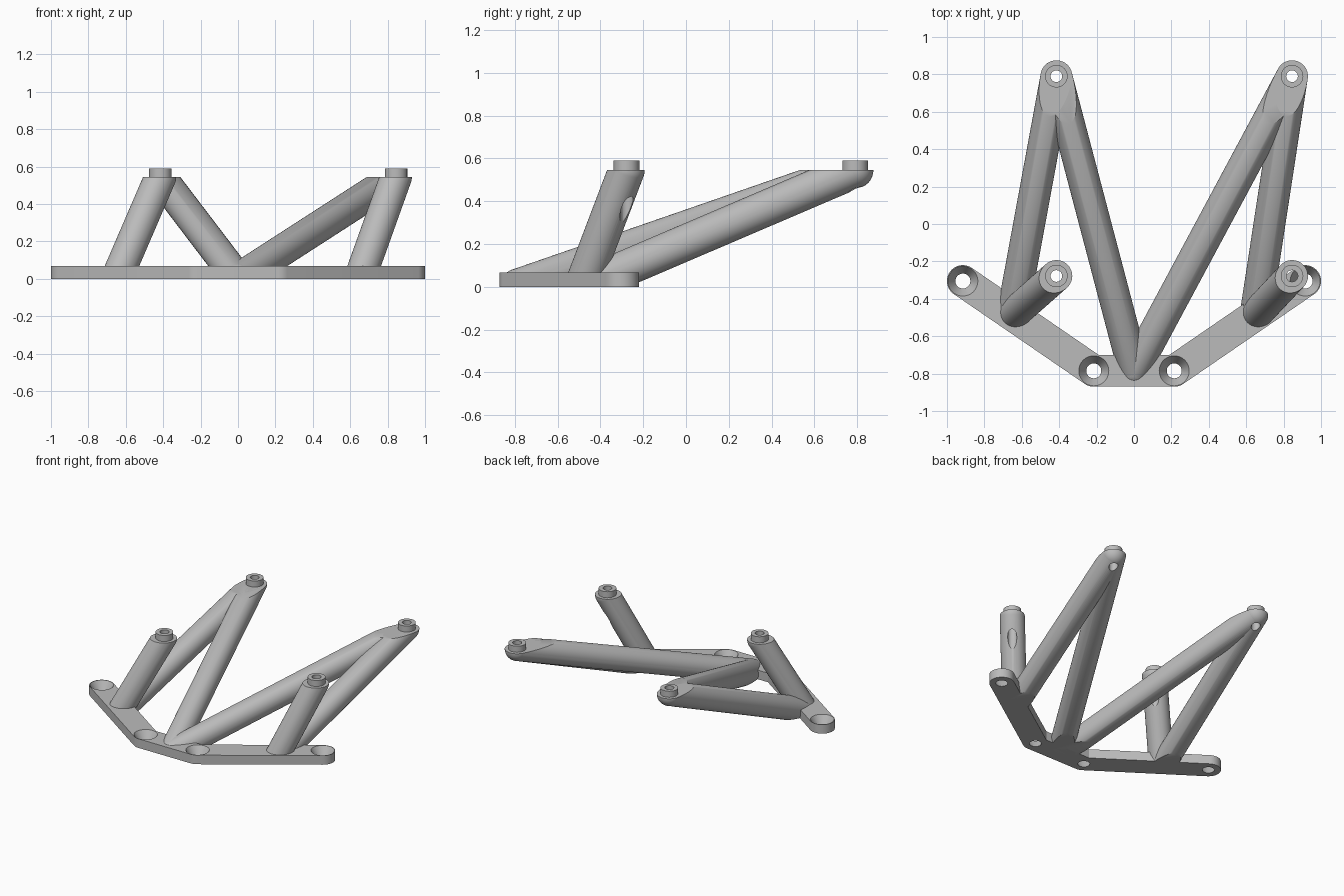
import bpy, bmesh
from math import radians, cos, sin, tan, atan2
from mathutils import Vector, Matrix

if "Cube" in bpy.data.objects:
    bpy.data.objects.remove(bpy.data.objects["Cube"], do_unlink=True)

R = 0.085          # tube radius and half width of the bar
TOP = 0.545        # height of the cut tube tops
BAR = 0.068        # bar thickness
INNER = Vector((0.215, -0.785, 0))
OUTER = Vector((0.915, -0.305, 0))

grey = bpy.data.materials.new("plain grey")
grey.use_nodes = True
grey.diffuse_color = (0.5, 0.5, 0.5, 1)
grey.node_tree.nodes["Principled BSDF"].inputs["Base Color"].default_value = (0.5, 0.5, 0.5, 1)


def make(name, bm):
    bmesh.ops.recalc_face_normals(bm, faces=bm.faces[:])
    mesh = bpy.data.meshes.new(name)
    bm.to_mesh(mesh)
    bm.free()
    mesh.materials.append(grey)
    ob = bpy.data.objects.new(name, mesh)
    bpy.context.collection.objects.link(ob)
    return ob


def cone(name, x, y, z0, z1, r0, r1):
    bm = bmesh.new()
    place = Matrix.Translation((x, y, (z0 + z1) / 2))
    bmesh.ops.create_cone(bm, cap_ends=True, segments=48, radius1=r0,
                          radius2=r1, depth=z1 - z0, matrix=place)
    return make(name, bm)


def strut(name, start, end):
    # stretched sphere, trimmed flat at the ground and at the mounting height
    start, end = Vector(start), Vector(end)
    axis = end - start
    bm = bmesh.new()
    bmesh.ops.create_uvsphere(bm, u_segments=48, v_segments=31, radius=R)
    for v in bm.verts:
        if v.co.z > 0:
            v.co.z += axis.length
    turn = axis.to_track_quat('Z', 'Y').to_matrix().to_4x4()
    bm.transform(Matrix.Translation(start) @ turn)
    for height, normal in ((0, (0, 0, -1)), (TOP, (0, 0, 1))):
        cut = bmesh.ops.bisect_plane(
            bm, geom=bm.verts[:] + bm.edges[:] + bm.faces[:], dist=1e-5,
            plane_co=(0, 0, height), plane_no=normal, clear_outer=True)
        rim = [g for g in cut["geom_cut"] if isinstance(g, bmesh.types.BMEdge)]
        bmesh.ops.edgeloop_fill(bm, edges=rim)
    return make(name, bm)


def finish(ob, cutters):
    bpy.ops.object.select_all(action='DESELECT')
    bpy.context.view_layer.objects.active = ob
    ob.select_set(True)
    for c in cutters:
        mod = ob.modifiers.new("bore", 'BOOLEAN')
        mod.operation = 'DIFFERENCE'
        mod.solver = 'EXACT'
        mod.object = c
        bpy.ops.object.modifier_apply(modifier=mod.name)
    bpy.ops.object.shade_smooth_by_angle(angle=radians(30))


# Bent base bar: right half outline, mirrored
slope = atan2(OUTER.y - INNER.y, OUTER.x - INNER.x)


def arc(centre, a0, a1, n):
    steps = [a0 + (a1 - a0) * i / n for i in range(n + 1)]
    return [centre + R * Vector((cos(a), sin(a), 0)) for a in steps]


quarter = radians(90)
half = arc(INNER, -quarter, slope - quarter, 8)
half += arc(OUTER, slope - quarter, slope + quarter, 28)
half.append(INNER + R * Vector((-tan(slope / 2), 1, 0)))
outline = half + [Vector((-p.x, p.y, 0)) for p in reversed(half)]
bm = bmesh.new()
face = bm.faces.new([bm.verts.new(p) for p in outline])
lift = bmesh.ops.extrude_face_region(bm, geom=[face])["geom"]
bmesh.ops.translate(bm, vec=(0, 0, BAR),
                    verts=[g for g in lift if isinstance(g, bmesh.types.BMVert)])
base_bar = make("base_bar", bm)

# Countersunk screw holes
sinks = [cone("countersink_cutter", s * p.x, p.y, -0.01, BAR + 0.01, 0.034, 0.086)
         for s in (-1, 1) for p in (INNER, OUTER)]
finish(base_bar, sinks)
helpers = sinks

# Struts and hollow pegs for each side
FRONT_Y, BACK_Y = -0.278, 0.79
for side, x, foot_x in (("right", -0.415, -0.65), ("left", 0.845, 0.65)):
    foot = (foot_x, -0.485, 0)
    for place, y in (("front", FRONT_Y), ("back", BACK_Y)):
        bore = cone("bore_cutter", x, y, 0.2, 0.7, 0.031, 0.031)
        helpers.append(bore)
        tip = (x, y, TOP)
        parts = [strut(f"{side}_{place}_strut", foot, tip),
                 cone(f"{side}_{place}_peg", x, y, TOP - 0.015, 0.59, 0.06, 0.06)]
        if place == "back":
            parts.append(strut(f"{side}_centre_strut", (0, INNER.y, 0), tip))
        for part in parts:
            finish(part, [bore])

# The cutters are no longer needed
for h in helpers:
    h.hide_render = True
    bpy.data.objects.remove(h, do_unlink=True)
